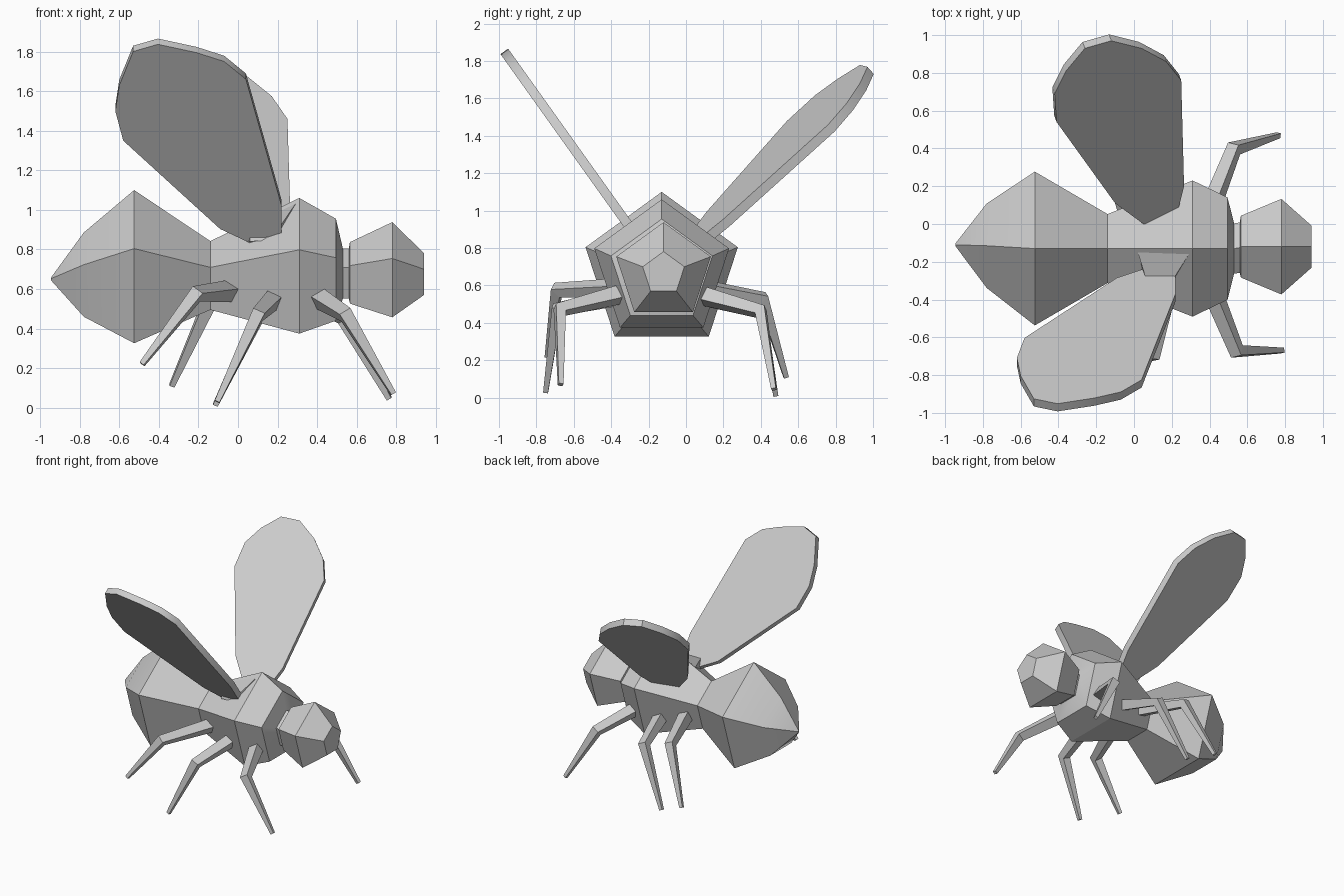
import bpy, bmesh, math
from mathutils import Vector


def make(name, bm, smooth=None):
    bmesh.ops.recalc_face_normals(bm, faces=bm.faces)
    me = bpy.data.meshes.new(name)
    bm.to_mesh(me)
    bm.free()
    ob = bpy.data.objects.new(name, me)
    bpy.context.collection.objects.link(ob)
    if smooth:
        bpy.ops.object.select_all(action='DESELECT')
        bpy.context.view_layer.objects.active = ob
        ob.select_set(True)
        bpy.ops.object.shade_smooth_by_angle(angle=math.radians(smooth))
    return ob


def loft(name, rings, smooth=None):
    bm = bmesh.new()
    vs = [[bm.verts.new(p) for p in r] for r in rings]
    n = len(rings[0])
    for a, b in zip(vs, vs[1:]):
        for i in range(n):
            j = (i + 1) % n
            bm.faces.new((a[i], a[j], b[j], b[i]))
    bm.faces.new(vs[0])
    bm.faces.new(vs[-1])
    return make(name, bm, smooth)


def pentagon(x, y, z, r):
    angles = [math.radians(90 + 72 * i) for i in range(5)]
    return [(x, y + r * math.cos(a), z + r * math.sin(a)) for a in angles]


# Body: five-sided sections along x (x, centre y, centre z, radius)
sections = [(-0.945, -0.11, 0.65, 0.008), (-0.78, -0.115, 0.65, 0.235),
            (-0.525, -0.13, 0.672, 0.428), (-0.14, -0.13, 0.65, 0.192),
            (0.31, -0.13, 0.681, 0.379), (0.495, -0.13, 0.67, 0.285),
            (0.53, -0.13, 0.665, 0.14), (0.56, -0.125, 0.665, 0.14),
            (0.566, -0.12, 0.665, 0.172), (0.78, -0.12, 0.672, 0.266),
            (0.94, -0.12, 0.664, 0.117)]
loft("body", [pentagon(*s) for s in sections], 32)


# Wings: flat outline (x, y) on the plane z = a + b*x + c*y, thickened
def wing(name, outline, a, b, c, thickness):
    off = Vector((-b, -c, 1)).normalized() * thickness
    low = [Vector((x, y, a + b * x + c * y)) for x, y in outline]
    loft(name, [low, [p + off for p in low]], 35)


wing("right_wing", [(0.22, -0.29), (0.06, -0.275), (-0.09, -0.325), (-0.58, -0.644),
                    (-0.62, -0.75), (-0.60, -0.844), (-0.53, -0.966), (-0.405, -0.992),
                    (-0.21, -0.962), (-0.07, -0.93), (0.04, -0.866), (0.22, -0.41)],
     0.448, 0.0, -1.4, 0.05)
wing("left_wing", [(0.22, 0.02), (0.05, 0.0), (-0.10, 0.11), (-0.41, 0.54),
                   (-0.42, 0.69), (-0.36, 0.81), (-0.26, 0.93), (-0.12, 0.97),
                   (0.04, 0.93), (0.17, 0.86), (0.25, 0.76), (0.265, 0.20)],
     0.863, -0.328, 0.893, -0.052)

# Fairing where the right wing meets the back
loft("right_wing_root", [
    [(0.06, -0.30, 0.84), (0.215, -0.30, 0.85), (0.215, -0.28, 0.92), (0.06, -0.28, 0.92)],
    [(0.02, -0.15, 0.85), (0.29, -0.16, 0.85), (0.29, -0.16, 1.03), (0.02, -0.15, 0.905)]], 40)


# Legs: tapered four-sided limbs through hip, knee and foot
def leg(name, hip, knee, foot):
    h, k, f = Vector(hip), Vector(knee), Vector(foot)
    d1, d2 = (k - h).normalized(), (f - k).normalized()
    side = d1.cross(d2).normalized()
    rings = []
    for p, d, w in ((h, d1, 0.04), (k, (d1 + d2).normalized(), 0.032), (f, d2, 0.013)):
        up = side.cross(d)
        rings.append([p + side * w * s + up * w * t
                      for s, t in ((-1, -1), (1, -1), (1, 1), (-1, 1))])
    loft(name, rings)


leg("right_front_leg", (0.40, -0.32, 0.56), (0.545, -0.675, 0.47), (0.785, -0.67, 0.07))
leg("right_middle_leg", (0.18, -0.32, 0.55), (0.10, -0.69, 0.47), (-0.105, -0.75, 0.03))
leg("right_rear_leg", (-0.04, -0.28, 0.59), (-0.21, -0.69, 0.575), (-0.485, -0.74, 0.22))
leg("left_front_leg", (0.40, 0.07, 0.55), (0.53, 0.40, 0.46), (0.765, 0.47, 0.045))
leg("left_middle_leg", (0.18, 0.06, 0.55), (0.10, 0.40, 0.46), (-0.115, 0.48, 0.012))
leg("left_rear_leg", (-0.03, 0.05, 0.59), (-0.145, 0.41, 0.53), (-0.335, 0.535, 0.11))
